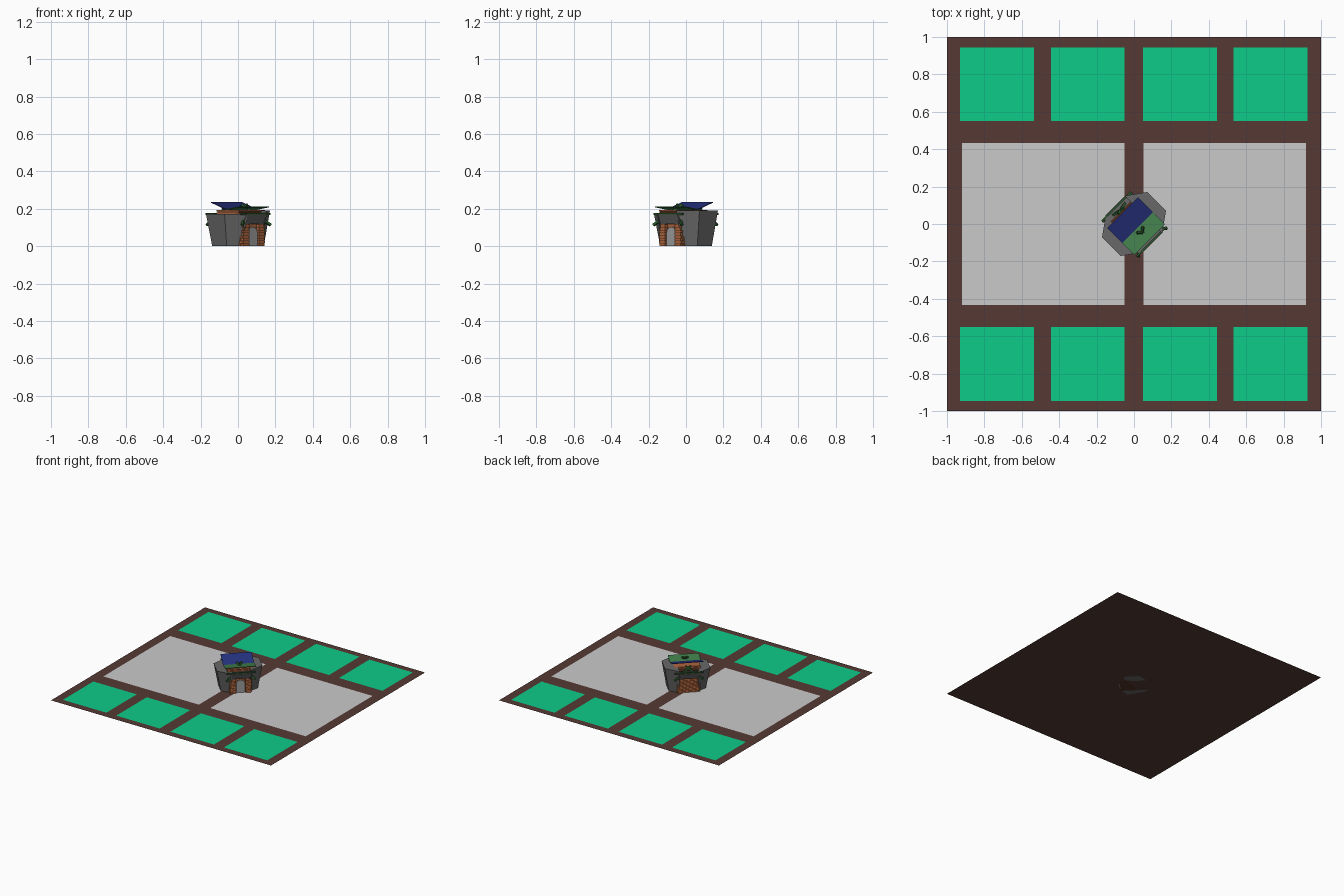
import bpy, bmesh, math
from mathutils import Vector

if "Cube" in bpy.data.objects:
    bpy.data.objects.remove(bpy.data.objects["Cube"])

TURN = math.radians(45)   # the hut's door looks towards +x, -y


def lin(c):
    c /= 255
    return c / 12.92 if c <= 0.04045 else ((c + 0.055) / 1.055) ** 2.4


def material(name, r, g, b):
    m = bpy.data.materials.new(name)
    m.diffuse_color = (lin(r), lin(g), lin(b), 1)
    m.use_nodes = True
    m.node_tree.nodes["Principled BSDF"].inputs["Base Color"].default_value = m.diffuse_color
    return m


SOIL = material("soil brown", 86, 58, 52)
GRASS = material("bright green", 13, 204, 137)
PAVE = material("light grey", 202, 202, 202)
STONE = material("stone grey", 104, 104, 104)
BRICK = material("brick orange", 176, 102, 62)
MORTAR = material("dark brown", 82, 50, 36)
DOOR = material("door grey", 160, 160, 160)
BLUE = material("roof blue", 38, 50, 128)
LEAF = material("roof green", 66, 128, 76)
STRUT = material("strut green", 46, 92, 46)


def mesh(name, verts, faces, mat, turn=TURN):
    me = bpy.data.meshes.new(name)
    me.from_pydata(verts, [], faces)
    bm = bmesh.new()
    bm.from_mesh(me)
    if len(faces) > 1:
        bmesh.ops.recalc_face_normals(bm, faces=bm.faces)
    bm.to_mesh(me)
    bm.free()
    me.materials.append(mat)
    ob = bpy.data.objects.new(name, me)
    ob.rotation_euler.z = turn
    bpy.context.collection.objects.link(ob)
    return ob


def loft(name, low, high, mat):
    """Closed solid between two matching rings of points."""
    n = len(low)
    sides = [(i, (i + 1) % n, n + (i + 1) % n, n + i) for i in range(n)]
    return mesh(name, list(low) + list(high),
                sides + [tuple(range(n))[::-1], tuple(range(n, 2 * n))], mat)


def box(name, x0, x1, y0, y1, z0, z1, mat):
    ring = [(x0, y0), (x1, y0), (x1, y1), (x0, y1)]
    return loft(name, [(*p, z0) for p in ring], [(*p, z1) for p in ring], mat)


def beam(name, a, b, w, mat):
    a, b = Vector(a), Vector(b)
    d = (b - a).normalized()
    s = d.cross(Vector((0, 1, 0))).normalized() * w / 2
    t = d.cross(s).normalized() * w / 2
    ring = [s + t, s - t, -s - t, -s + t]
    return loft(name, [a + r for r in ring], [b + r for r in ring], mat)


def plate(name, x0, x1, y0, y1, z, mat):
    return mesh(name, [(x0, y0, z), (x1, y0, z), (x1, y1, z), (x0, y1, z)],
                [(0, 1, 2, 3)], mat, 0)


# board with its tiles
plate("board", -1, 1, -1, 1, 0, SOIL)
for y0 in (-0.945, 0.55):
    for x0 in (-0.93, -0.445, 0.048, 0.533):
        plate("grass_tile", x0, x0 + 0.395, y0, y0 + 0.395, 0.002, GRASS)
for x0 in (-0.92, 0.052):
    plate("paved_tile", x0, x0 + 0.868, -0.434, 0.434, 0.002, PAVE)

# brick body with raised courses (local front is -y)
box("body_core", -0.08, 0.08, -0.10, 0.10, 0, 0.175, MORTAR)
for i in range(9):
    z = 0.001 + i * 0.0142
    box("brick_course", -0.085, 0.085, -0.103, 0.11, z, z + 0.0115, BRICK)
    for s in (-1, 1):
        x0, x1 = sorted((s * 0.036, s * (0.084 if i % 2 else 0.08)))
        box("column_brick", x0, x1, -0.122, -0.09, z, z + 0.0115, BRICK)
for s in (-1, 1):
    x0, x1 = sorted((s * 0.038, s * 0.078))
    box("column_core", x0, x1, -0.119, -0.09, 0, 0.128, MORTAR)

# arched door
arch = [(-0.033, 0), (0.033, 0)]
arch += [(0.033 * math.cos(math.pi * k / 8), 0.075 + 0.028 * math.sin(math.pi * k / 8))
         for k in range(9)]
loft("door", [(x, -0.113, z) for x, z in arch], [(x, -0.105, z) for x, z in arch], DOOR)

# flared stone piers on both sides
for s, top in ((-1, 0.172), (1, 0.192)):
    low = [(0.07, -0.10), (0.14, -0.055), (0.14, 0.055), (0.07, 0.10)]
    high = [(0.07, -0.143), (0.172, -0.07), (0.172, 0.07), (0.07, 0.143)]
    loft("stone_pier", [(s * x, y, 0) for x, y in low],
         [(s * x, y, top) for x, y in high], STONE)

# stone lintels leaning out over front and back
for s in (-1, 1):
    loft("stone_lintel",
         [(-0.085, s * 0.09, 0.118), (0.085, s * 0.09, 0.118),
          (0.085, s * 0.122, 0.118), (-0.085, s * 0.122, 0.118)],
         [(-0.075, s * 0.09, 0.168), (0.075, s * 0.09, 0.168),
          (0.075, s * 0.141, 0.168), (-0.075, s * 0.141, 0.168)], STONE)

# brick upper storey under the roof
box("upper_wall", -0.095, 0.095, -0.10, 0.06, 0.165, 0.190, MORTAR)
for z in (0.172, 0.184):
    box("upper_course", -0.098, 0.098, -0.106, 0.065, z, z + 0.009, BRICK)


# butterfly roof: blue slab rising to the back, green slab rising to the front
def slab(name, ya, za, yb, zb, mat):
    w, t = 0.117, 0.004
    ring = [(-w, ya, za), (w, ya, za), (w, yb, zb), (-w, yb, zb)]
    loft(name, [(x, y, z - t) for x, y, z in ring], ring, mat)


slab("blue_roof", -0.027, 0.198, 0.086, 0.236, BLUE)
slab("green_roof", -0.118, 0.212, -0.027, 0.198, LEAF)

# crossed struts front and back
for s in (-1, 1):
    beam("front_strut", (s * 0.108, -0.140, 0.112), (-s * 0.022, -0.045, 0.222), 0.013, STRUT)
    beam("back_strut", (s * 0.108, 0.128, 0.112), (-s * 0.022, 0.098, 0.215), 0.013, STRUT)
    beam("eave_rail", (-0.11, s * 0.132, 0.172), (0.11, s * 0.132, 0.172), 0.009, STRUT)
